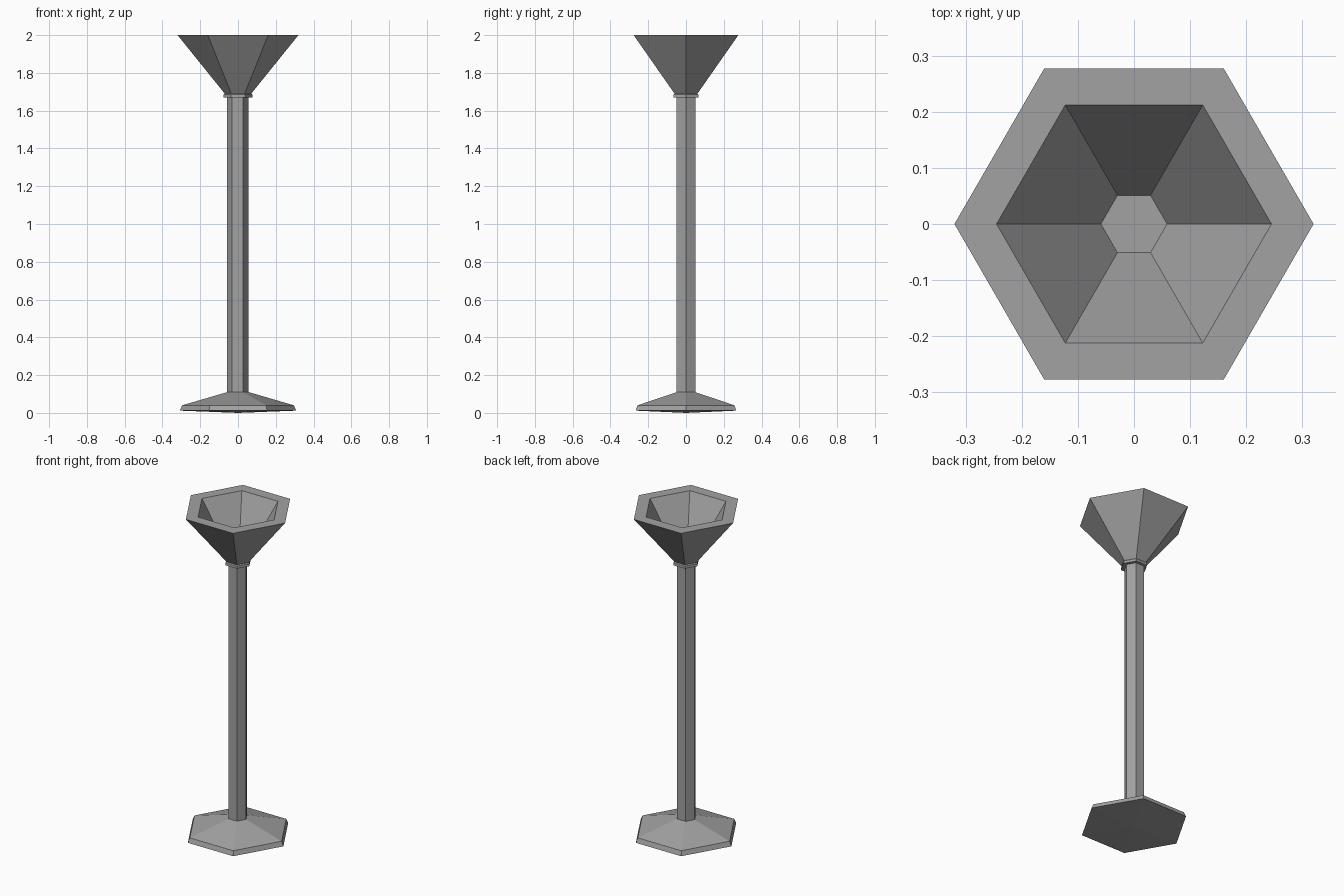
import bpy, bmesh
from math import cos, sin, pi

SIDES = 6

cube = bpy.data.objects.get("Cube")
if cube:
    bpy.data.objects.remove(cube, do_unlink=True)

grey = bpy.data.materials.new("grey metal")
grey.use_nodes = True
colour = (0.36, 0.36, 0.36, 1)
grey.diffuse_color = colour
grey.node_tree.nodes["Principled BSDF"].inputs["Base Color"].default_value = colour


def hex_lathe(name, profile, x=0):
    """Skin hexagonal rings through (radius, z) points; radius 0 makes a tip.
    The profile's two ends are capped."""
    bm = bmesh.new()
    rings = []
    for r, z in profile:
        count = SIDES if r else 1
        rings.append([bm.verts.new((r * cos(2 * pi * i / SIDES),
                                    r * sin(2 * pi * i / SIDES), z))
                      for i in range(count)])
    for a, b in zip(rings, rings[1:]):
        for i in range(SIDES):
            j = (i + 1) % SIDES
            quad = [a[i % len(a)], a[j % len(a)], b[j % len(b)], b[i % len(b)]]
            bm.faces.new(list(dict.fromkeys(quad)))
    for ring in (rings[0], rings[-1]):
        if len(ring) > 1:
            bm.faces.new(ring)
    bmesh.ops.recalc_face_normals(bm, faces=bm.faces)
    mesh = bpy.data.meshes.new(name)
    bm.to_mesh(mesh)
    bm.free()
    mesh.materials.append(grey)
    obj = bpy.data.objects.new(name, mesh)
    obj.location.x = x
    bpy.context.collection.objects.link(obj)
    return obj


# Foot: very shallow underside, short rim, sloping top
hex_lathe("foot", [(0, 0), (0.308, 0.012), (0.296, 0.04), (0.057, 0.11)])

# Long stem
hex_lathe("stem", [(0.057, 0.1), (0.057, 1.69)], x=-0.002)

# Collar and flared bowl with a thick rim and a hollow inside
hex_lathe("bowl", [(0.077, 1.67), (0.076, 1.685), (0.07, 1.69),
                   (0.32, 2.0), (0.245, 2.0), (0.059, 1.71)])
